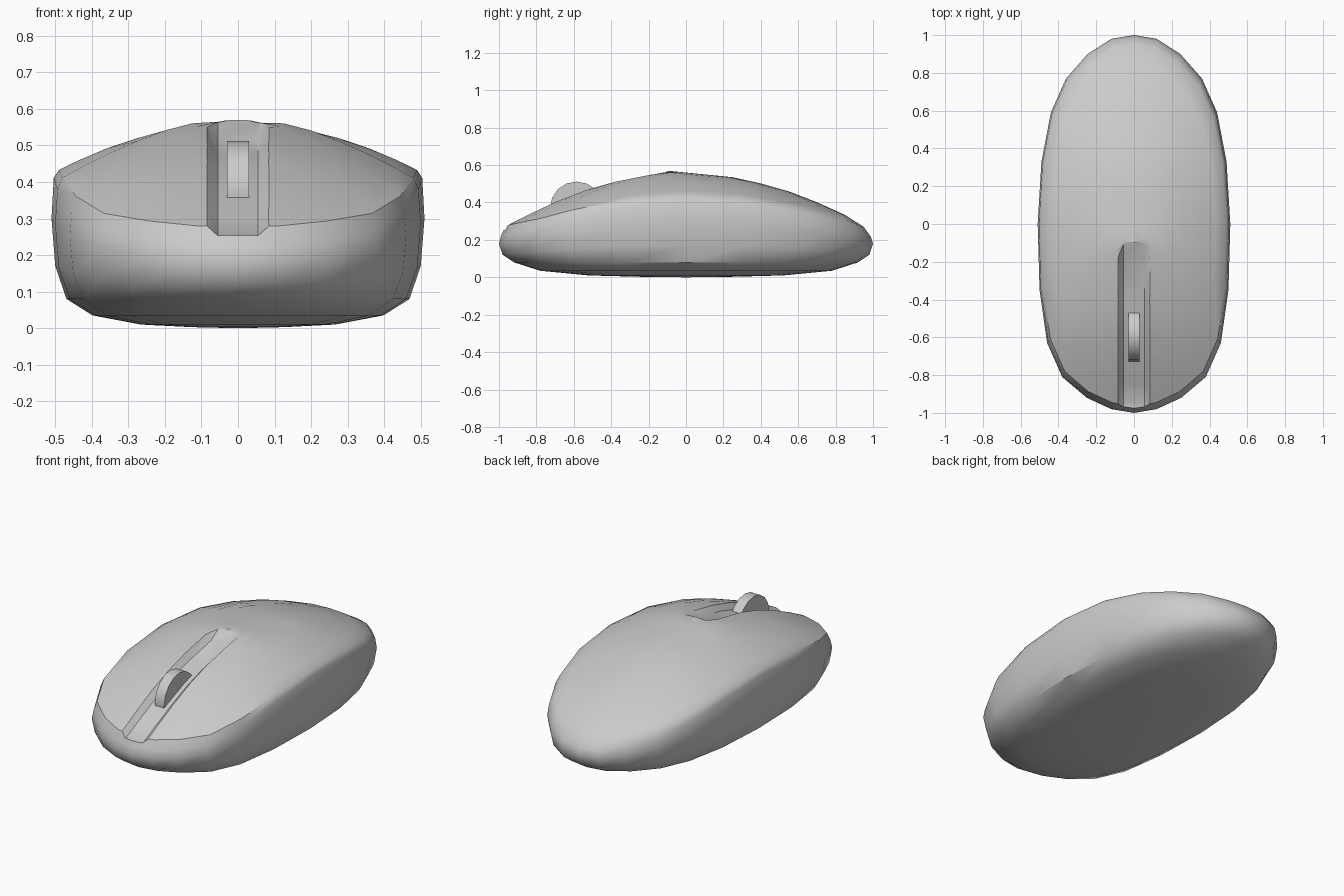
import bpy, math

if "Cube" in bpy.data.objects:
    bpy.data.objects.remove(bpy.data.objects["Cube"])


def interp(pts, t):
    if t <= pts[0][0]:
        return pts[0][1]
    for (a, va), (b, vb) in zip(pts, pts[1:]):
        if t <= b:
            return va + (vb - va) * (t - a) / (b - a)
    return pts[-1][1]


# profiles along y: centre height, sideways drop, plan outline
CREST = [(-1.0, .262), (-.95, .283), (-.85, .335), (-.7, .405), (-.55, .465), (-.4, .51),
         (-.1, .57), (.3, .53), (.6, .445), (.84, .34), (.95, .27), (1.0, .235)]
DROP = [(-1, .09), (-.6, .10), (-.1, .13), (.3, .12), (.6, .11), (1, .10)]
HALF = [(0, -1), (.12, -.98), (.25, -.92), (.38, -.81), (.46, -.63), (.50, -.35), (.51, 0),
        (.49, .33), (.44, .59), (.36, .77), (.245, .90), (.12, .98), (0, 1)]
OUTLINE = HALF + [(-x, y) for x, y in HALF[-2:0:-1]]
N = len(OUTLINE)


def top_z(x, y):
    return interp(CREST, y) - interp(DROP, y) * (x / .49) ** 2


def shoulder_scale(y):
    return interp([(-1, .965), (0, .96), (1, .95)], y)


def shoulder_z(x, y):
    s = shoulder_scale(y)
    return top_z(x * s, y * s)


def make_mesh(name, verts, faces):
    me = bpy.data.meshes.new(name)
    me.from_pydata(verts, [], faces)
    ob = bpy.data.objects.new(name, me)
    bpy.context.collection.objects.link(ob)
    return ob


def activate(ob):
    bpy.ops.object.select_all(action='DESELECT')
    ob.select_set(True)
    bpy.context.view_layer.objects.active = ob


# mouse body: stacked rings of the plan outline, bottom to top
rings = []
for s, z in [(.25, .003), (.52, .01), (.78, .035), (.92, .08)]:
    rings.append([(x * s, y * s, z) for x, y in OUTLINE])
rings.append([(x * .98, y * .98, .12 + .05 * (1 - y * y)) for x, y in OUTLINE])
rings.append([(x, y, .18 + .12 * (1 - y * y)) for x, y in OUTLINE])
rings.append([(x * .988, y * .988, shoulder_z(x, y) - interp([(0, .022), (1, .053)], abs(y)))
              for x, y in OUTLINE])
rings.append([(x * shoulder_scale(y), y * shoulder_scale(y), shoulder_z(x, y)) for x, y in OUTLINE])
for s in (.85, .7, .55, .4, .25, .1):
    rings.append([(x * s, y * s, top_z(x * s, y * s)) for x, y in OUTLINE])

verts = [v for r in rings for v in r] + [(0, 0, 0), (0, 0, top_z(0, 0))]
lo, hi = len(verts) - 2, len(verts) - 1
faces = []
for i in range(N):
    j = (i + 1) % N
    for r in range(len(rings) - 1):
        a, b = r * N, (r + 1) * N
        faces.append((a + i, a + j, b + j, b + i))
    faces.append((lo, j, i))
    t = (len(rings) - 1) * N
    faces.append((hi, t + i, t + j))
body = make_mesh("mouse_body", verts, faces)

# groove cutter: trapezoid channel following the crest
verts, faces = [], []
for y, depth in [(-1.1, .03), (-.95, .03), (-.85, .034), (-.7, .036), (-.55, .036),
                 (-.4, .036), (-.17, .036), (-.09, -.004)]:
    c = interp(CREST, max(y, -.95))
    half = [(.055, c - depth), (.09, c + .002), (.09, c + .2)]
    sect = half + [(-x, z) for x, z in reversed(half)]
    verts += [(x, y, z) for x, z in sect]
rows = len(verts) // 6
for r in range(rows - 1):
    for i in range(6):
        j = (i + 1) % 6
        faces.append((r * 6 + i, r * 6 + 6 + i, r * 6 + 6 + j, r * 6 + j))
faces.append(tuple(range(6)))
faces.append(tuple(reversed(range(rows * 6 - 6, rows * 6))))
cutter = make_mesh("groove_cutter", verts, faces)
cutter.hide_render = True
for ob in (body, cutter):
    activate(ob)
    bpy.ops.object.mode_set(mode='EDIT')
    bpy.ops.mesh.select_all(action='SELECT')
    bpy.ops.mesh.normals_make_consistent(inside=False)
    bpy.ops.object.mode_set(mode='OBJECT')
activate(body)
mod = body.modifiers.new("groove", 'BOOLEAN')
mod.operation = 'DIFFERENCE'
mod.solver = 'EXACT'
mod.object = cutter
bpy.ops.object.modifier_apply(modifier=mod.name)
bpy.data.objects.remove(cutter)
activate(body)
bpy.ops.object.shade_smooth_by_angle(angle=math.radians(38))

# scroll wheel
bpy.ops.mesh.primitive_cylinder_add(vertices=16, radius=.142, depth=.06,
                                    location=(0, -.585, .37), rotation=(0, math.pi / 2, 0))
bpy.context.object.name = "scroll_wheel"
bpy.ops.object.shade_smooth_by_angle(angle=math.radians(35))
